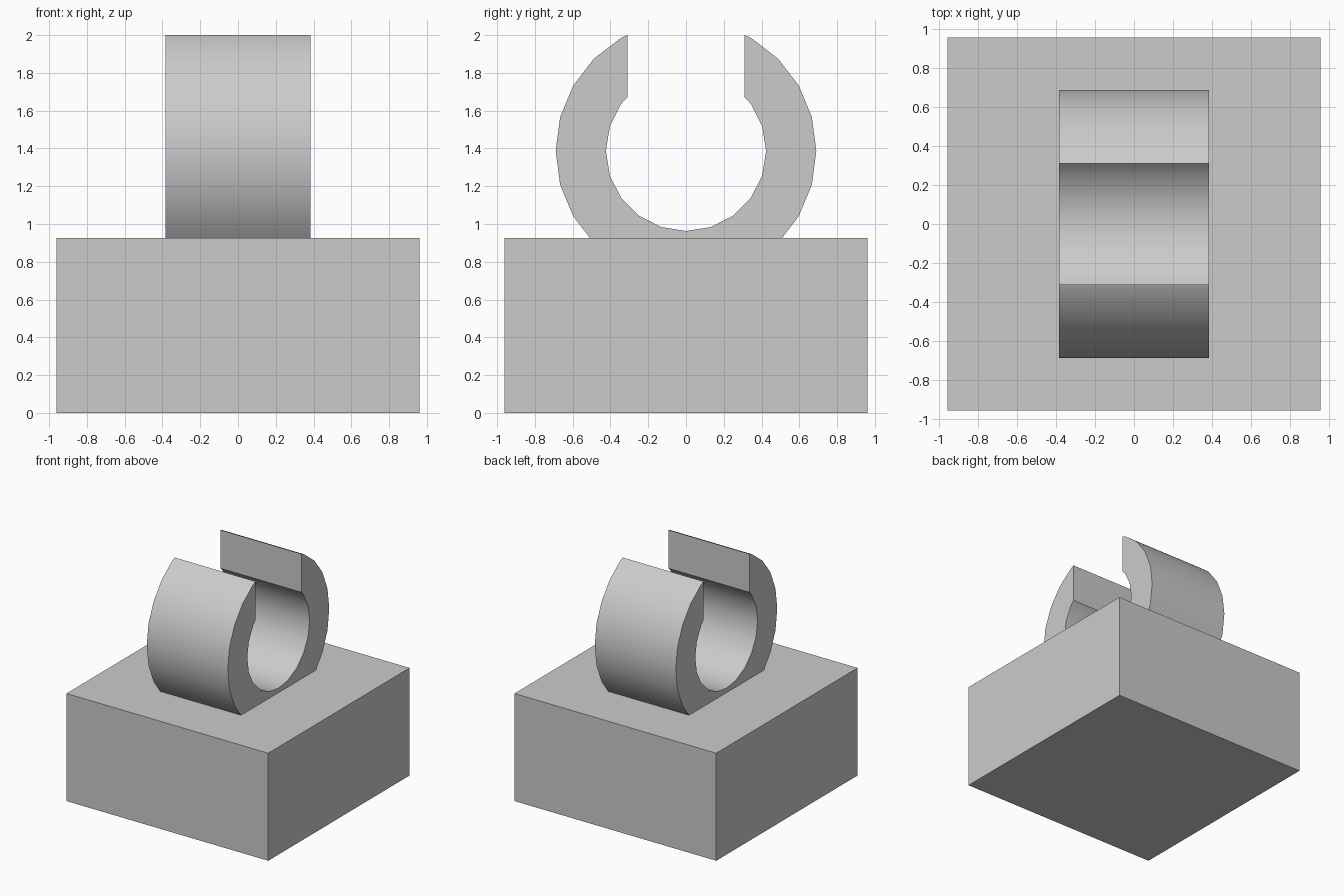
import bpy, bmesh
from math import cos, sin, radians

if "Cube" in bpy.data.objects:
    bpy.data.objects.remove(bpy.data.objects["Cube"])

BASE_TOP = 0.925
CENTRE_Z = 1.387
GAP = 0.31          # half width of the opening at the top of the clip
HALF_WIDTH = 0.385  # half width of the clip along x


def ring_point(radius, degrees):
    a = radians(degrees)
    return (radius * cos(a), CENTRE_Z + radius * sin(a))


def add_object(name, bm):
    bmesh.ops.recalc_face_normals(bm, faces=bm.faces)
    mesh = bpy.data.meshes.new(name)
    bm.to_mesh(mesh)
    bm.free()
    obj = bpy.data.objects.new(name, mesh)
    bpy.context.collection.objects.link(obj)
    return obj


# Square base block
bm = bmesh.new()
bmesh.ops.create_cube(bm, size=1)
bmesh.ops.scale(bm, vec=(1.92, 1.92, BASE_TOP), verts=bm.verts)
bmesh.ops.translate(bm, vec=(0, 0, BASE_TOP / 2), verts=bm.verts)
add_object("base_block", bm)

# Clip half profile (y, z): 24-sided outside, 20-sided inside
outer = [ring_point(0.69, d) for d in range(-30, 61, 15)]
inner = [ring_point(0.424, d) for d in range(36, -73, -18)]
half = [(0.508, BASE_TOP)] + outer + [(GAP, 2.0), (GAP, 1.671)] + inner
bottom = [ring_point(0.424, -90)]
profile = half + bottom + [(-y, z) for y, z in reversed(half)]

# Open C-shaped clip, extruded along x
bm = bmesh.new()
face = bm.faces.new([bm.verts.new((-HALF_WIDTH, y, z)) for y, z in profile])
extruded = bmesh.ops.extrude_face_region(bm, geom=[face], use_keep_orig=True)
moved = [v for v in extruded["geom"] if isinstance(v, bmesh.types.BMVert)]
bmesh.ops.translate(bm, vec=(2 * HALF_WIDTH, 0, 0), verts=moved)
clip = add_object("open_ring_clip", bm)

# Smooth curved walls, crisp rims
bpy.context.view_layer.objects.active = clip
clip.select_set(True)
bpy.ops.object.shade_smooth_by_angle(angle=radians(25))
